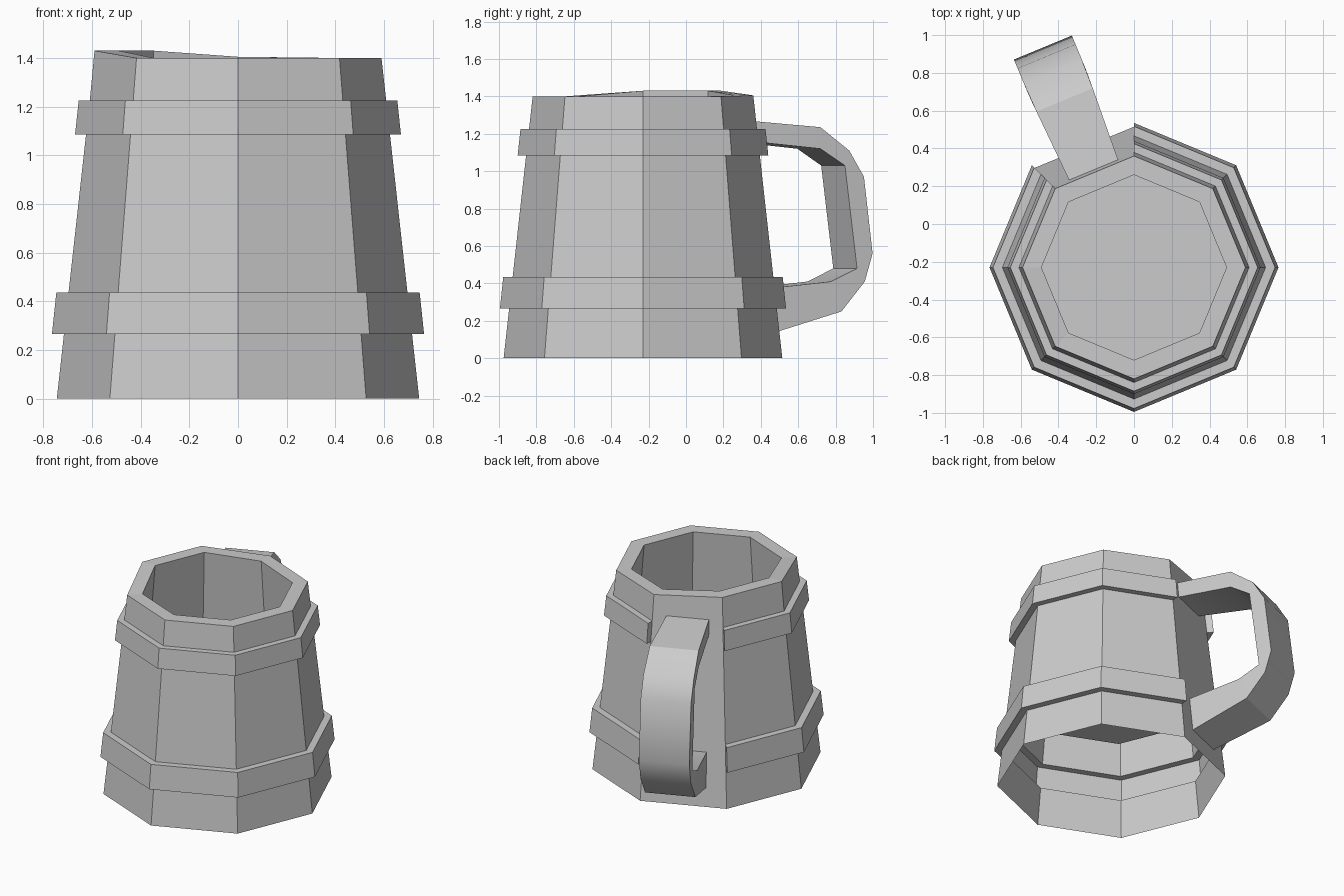
import bpy, bmesh, math
from mathutils import Vector

cube = bpy.data.objects.get("Cube")
if cube:
    bpy.data.objects.remove(cube)

SIDES = 8
HANDLE_SECTOR = 2            # plain panel that carries the handle
CENTRE = Vector((0, -0.23, 0))

grey = bpy.data.materials.new("plain_grey")
grey.use_nodes = True
grey.diffuse_color = (0.6, 0.6, 0.6, 1)
grey.node_tree.nodes["Principled BSDF"].inputs["Base Color"].default_value = (0.6, 0.6, 0.6, 1)


def finish(bm, name):
    mesh = bpy.data.meshes.new(name)
    bm.to_mesh(mesh)
    bm.free()
    mesh.materials.append(grey)
    obj = bpy.data.objects.new(name, mesh)
    bpy.context.collection.objects.link(obj)
    return obj


def ring_point(i, radius, z):
    a = math.tau * i / SIDES
    return CENTRE + Vector((radius * math.cos(a), radius * math.sin(a), z))


def wall_radius(z):
    return 0.745 - 0.155 * z / 1.4


# Mug body: tapered staves with two raised hoops, rim, cup lining and floor
BANDS = [(0.265, 0.435, 0.765, 0.747), (1.085, 1.225, 0.67, 0.655)]
RIM_LIFT = {2: 0.005, 3: 0.03, 4: 0.03}

hooped, plain = [(0.745, 0)], [(0.745, 0)]
for low, high, r_low, r_high in BANDS:
    inner_low, inner_high = (wall_radius(low), low), (wall_radius(high), high)
    hooped += [inner_low, (r_low, low), (r_high, high), inner_high]
    plain += [inner_low, inner_high]
lining = [(0.59, 1.4), (0.49, 1.4), (0.56, 0.6)]

bm = bmesh.new()
cache = {}


def vert(i, point):
    key = (i % SIDES, point)
    if key not in cache:
        r, z = point
        lift = RIM_LIFT.get(i % SIDES, 0) if z == 1.4 else 0
        cache[key] = bm.verts.new(ring_point(i, r, z + lift))
    return cache[key]


for i in range(SIDES):
    profile = (plain if i == HANDLE_SECTOR else hooped) + lining
    for a, b in zip(profile, profile[1:]):
        bm.faces.new((vert(i, a), vert(i + 1, a), vert(i + 1, b), vert(i, b)))
bm.faces.new([vert(i, lining[-1]) for i in range(SIDES)])

# Hoop ends either side of the plain panel
for k in range(len(BANDS)):
    end = hooped[1 + 4 * k:5 + 4 * k]
    bm.faces.new([vert(HANDLE_SECTOR, p) for p in reversed(end)])
    bm.faces.new([vert(HANDLE_SECTOR + 1, p) for p in end])
finish(bm, "mug_body")

# Handle: a closed loop section of (distance from axis, height), widened outward
outer = [(0.55, 1.27), (0.96, 1.235), (1.125, 1.11), (1.21, 0.97),
         (1.26, 0.56), (1.215, 0.41), (1.08, 0.25), (0.66, 0.125)]
inner = [(0.56, 1.16), (0.96, 1.12), (1.10, 1.03),
         (1.10, 1.03), (1.17, 0.48), (1.17, 0.48), (1.02, 0.41), (0.64, 0.37)]
angle = math.tau * (HANDLE_SECTOR + 0.5) / SIDES
out_dir = Vector((math.cos(angle), math.sin(angle), 0))
side_dir = Vector((math.sin(angle), -math.cos(angle), 0))

bm = bmesh.new()
rows = []
for o, n in zip(outer, inner):
    row = []
    for (d, z), s in ((o, 1), (o, -1), (n, -1), (n, 1)):
        half = 0.14 + 0.026 * min(1, max(0, (d - 0.55) / 0.5))
        row.append(bm.verts.new(CENTRE + out_dir * d + side_dir * s * half + Vector((0, 0, z))))
    rows.append(row)
for a, b in zip(rows, rows[1:]):
    for j in range(4):
        k = (j + 1) % 4
        bm.faces.new((a[j], a[k], b[k], b[j]))
bmesh.ops.remove_doubles(bm, verts=bm.verts, dist=0.0005)
bmesh.ops.recalc_face_normals(bm, faces=bm.faces)
handle = finish(bm, "handle")
bpy.ops.object.select_all(action='DESELECT')
handle.select_set(True)
bpy.context.view_layer.objects.active = handle
bpy.ops.object.shade_smooth_by_angle(angle=math.radians(32))
